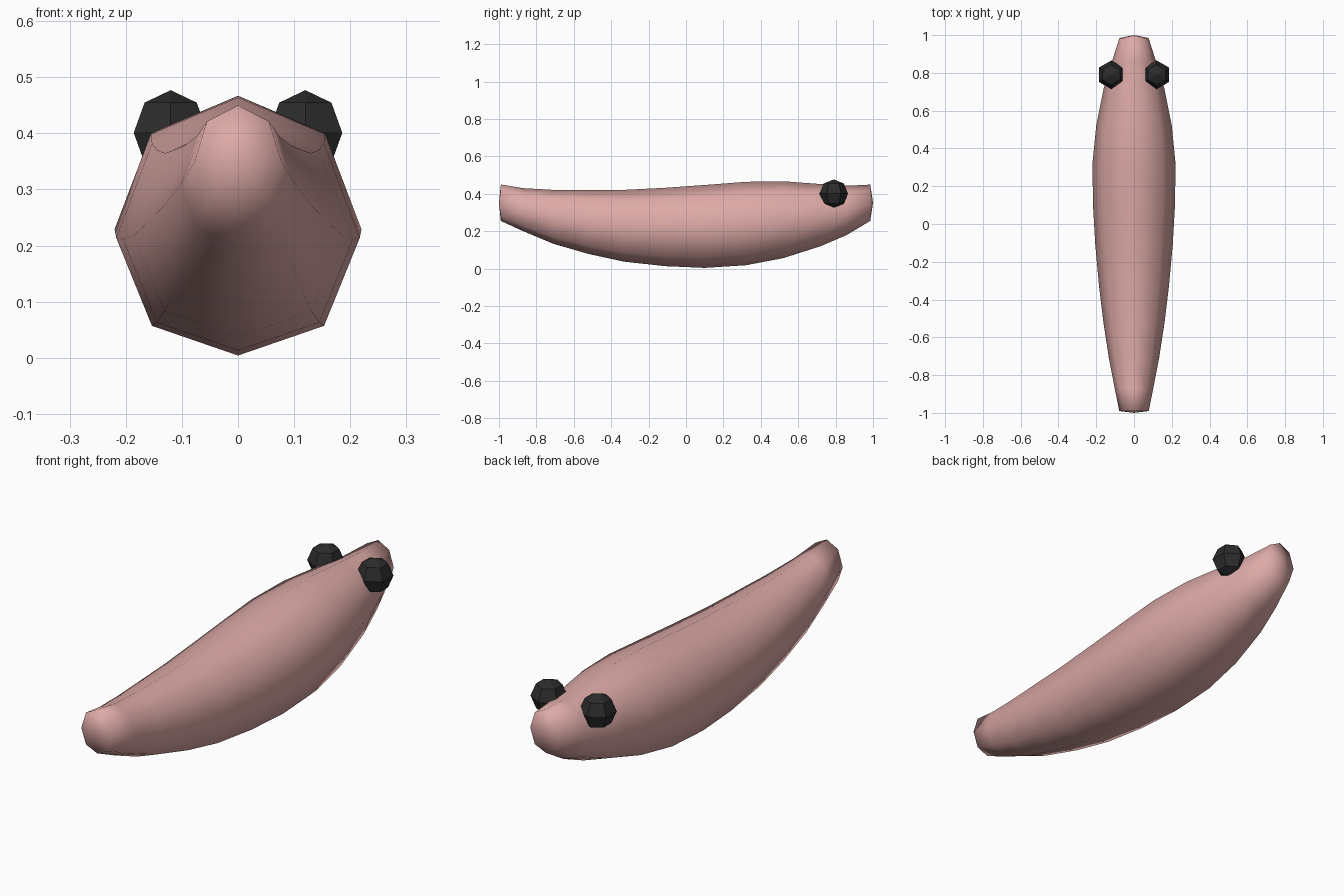
import bpy, bmesh, math

if "Cube" in bpy.data.objects:
    bpy.data.objects.remove(bpy.data.objects["Cube"])


def material(name, color):
    m = bpy.data.materials.new(name)
    m.diffuse_color = (*color, 1)
    m.use_nodes = True
    m.node_tree.nodes["Principled BSDF"].inputs["Base Color"].default_value = m.diffuse_color
    return m


def finish(bm, name, mat, smooth):
    bmesh.ops.recalc_face_normals(bm, faces=bm.faces)
    for f in bm.faces:
        f.smooth = smooth
    mesh = bpy.data.meshes.new(name)
    bm.to_mesh(mesh)
    bm.free()
    mesh.materials.append(mat)
    ob = bpy.data.objects.new(name, mesh)
    bpy.context.collection.objects.link(ob)


pink = material("soft pink", (0.72, 0.40, 0.385))
black = material("charcoal", (0.025, 0.025, 0.025))

# Body stations: y, half width, top z, bottom z
STATIONS = [
    (-0.99, 0.078, 0.450, 0.255), (-0.87, 0.102, 0.430, 0.200),
    (-0.71, 0.133, 0.421, 0.133), (-0.52, 0.162, 0.420, 0.078),
    (-0.33, 0.185, 0.421, 0.037), (-0.11, 0.205, 0.432, 0.013),
    (0.10, 0.217, 0.447, 0.004), (0.32, 0.220, 0.464, 0.018),
    (0.52, 0.200, 0.467, 0.056), (0.72, 0.160, 0.452, 0.120),
    (0.86, 0.117, 0.443, 0.180), (0.985, 0.077, 0.449, 0.255),
]

# Eight-sided tapered body, fuller below the middle
bm = bmesh.new()
rings = []
for y, w, top, bottom in STATIONS:
    mid, half = (top + bottom) / 2, (top - bottom) / 2
    ring = []
    for i in range(8):
        a = i * math.pi / 4
        sag = 0.012 * w / 0.22 if i in (0, 4, 5, 7) else 0
        ring.append(bm.verts.new((w * math.cos(a), y, mid + half * math.sin(a) - sag)))
    rings.append(ring)
for r, s in zip(rings, rings[1:]):
    for i in range(8):
        j = (i + 1) % 8
        bm.faces.new((r[i], r[j], s[j], s[i]))

# Slightly domed ends
for ring, y in ((rings[0], -1.0), (rings[-1], 1.0)):
    tip = bm.verts.new((0, y, 0.352))
    for i in range(8):
        bm.faces.new((ring[i], ring[(i + 1) % 8], tip))
finish(bm, "body", pink, True)

# Faceted eyes
for side, name in ((-1, "left_eye"), (1, "right_eye")):
    bm = bmesh.new()
    bmesh.ops.create_uvsphere(bm, u_segments=6, v_segments=4, radius=0.076)
    bmesh.ops.translate(bm, verts=bm.verts, vec=(side * 0.12, 0.79, 0.401))
    finish(bm, name, black, False)
